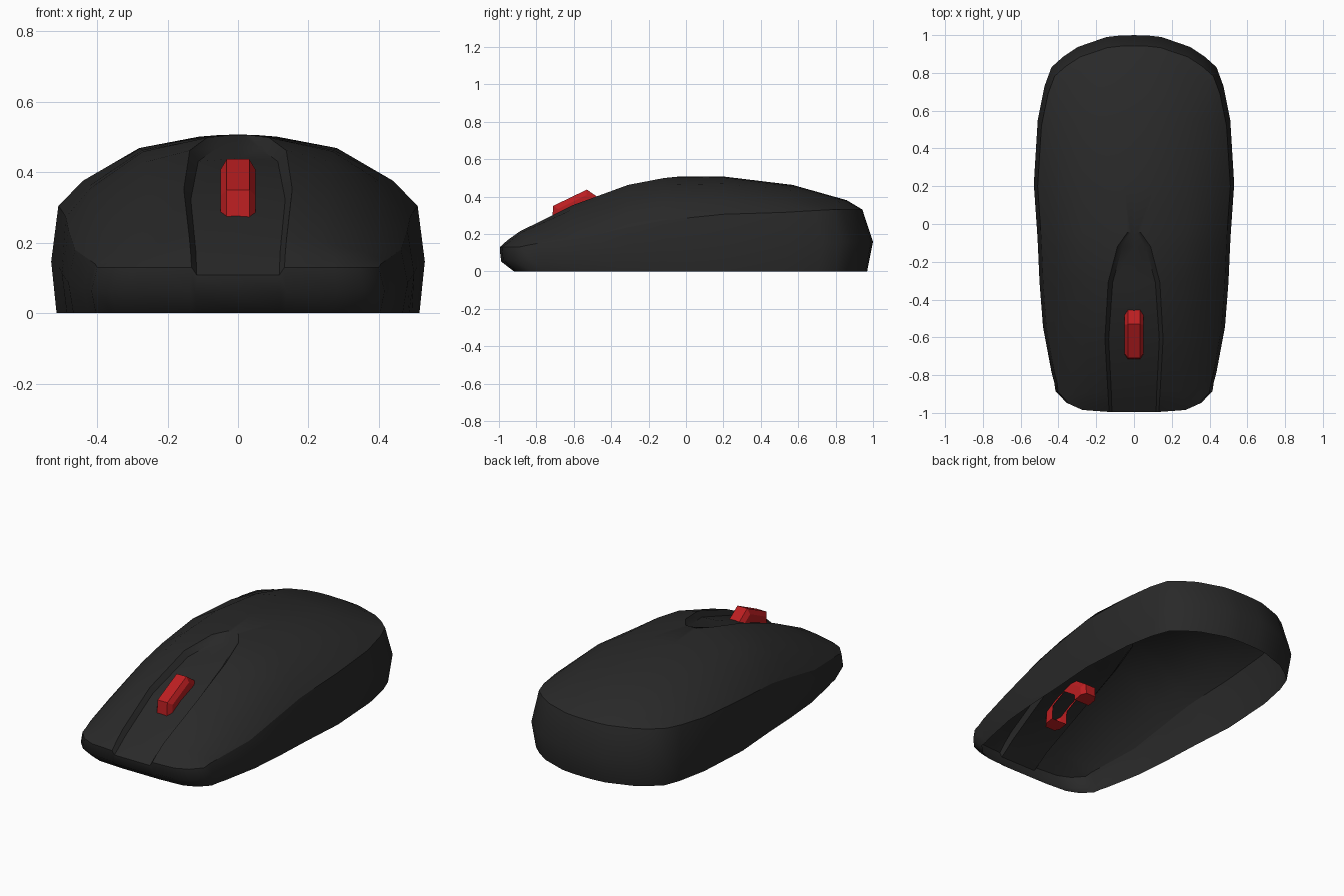
import bpy, bmesh, math

if "Cube" in bpy.data.objects:
    bpy.data.objects.remove(bpy.data.objects["Cube"])


def material(name, rgb):
    m = bpy.data.materials.new(name)
    m.diffuse_color = (*rgb, 1)
    m.use_nodes = True
    m.node_tree.nodes["Principled BSDF"].inputs["Base Color"].default_value = m.diffuse_color
    return m


black = material("charcoal plastic", (0.022, 0.022, 0.022))
red = material("red rubber", (0.50, 0.013, 0.015))


def make_object(name, verts, faces, mat, angle):
    mesh = bpy.data.meshes.new(name)
    mesh.from_pydata(verts, [], faces)
    bm = bmesh.new()
    bm.from_mesh(mesh)
    bmesh.ops.remove_doubles(bm, verts=bm.verts, dist=0.0005)
    bmesh.ops.recalc_face_normals(bm, faces=bm.faces)
    bm.to_mesh(mesh)
    bm.free()
    mesh.materials.append(mat)
    ob = bpy.data.objects.new(name, mesh)
    bpy.context.collection.objects.link(ob)
    bpy.ops.object.select_all(action='DESELECT')
    ob.select_set(True)
    bpy.context.view_layer.objects.active = ob
    bpy.ops.object.shade_smooth_by_angle(angle=math.radians(angle))
    return ob


def quads(rows, cols):
    return [(r * cols + c, r * cols + c + 1, (r + 1) * cols + c + 1, (r + 1) * cols + c)
            for r in range(rows - 1) for c in range(cols - 1)]


# Top shell stations: centre y, corner bend, half width, seam z, crown z,
# channel inner half width, channel outer half width, channel depth
stations = [
    (-0.995, -0.105, 0.400, 0.13, 0.13, 0.117, 0.132, 0.022),
    (-0.955, -0.110, 0.406, 0.14, 0.168, 0.118, 0.134, 0.033),
    (-0.89, -0.100, 0.420, 0.15, 0.217, 0.120, 0.138, 0.035),
    (-0.61, -0.060, 0.463, 0.18, 0.365, 0.134, 0.154, 0.033),
    (-0.31, 0, 0.481, 0.235, 0.474, 0.113, 0.137, 0.035),
    (-0.12, 0, 0.489, 0.272, 0.503, 0.062, 0.088, 0.033),
    (-0.045, 0, 0.493, 0.28, 0.506, 0.015, 0.035, 0),
    (0.20, 0, 0.510, 0.305, 0.507, 0.05, 0.11, 0),
    (0.57, 0.05, 0.490, 0.315, 0.462, 0.07, 0.14, 0),
    (0.86, 0.17, 0.455, 0.325, 0.380, 0.07, 0.14, 0),
    (0.943, 0.16, 0.420, 0.33, 0.33, 0.07, 0.14, 0),
]


def crown(t):
    if t <= 0.55:
        return 1 - 0.19 * (t / 0.55) ** 2
    return 0.81 - 0.43 * (t - 0.55) / 0.3 if t <= 0.85 else 0.38 * (1 - t) / 0.15


grid = []
for y, bend, w, zs, zt, inner, outer, depth in stations:
    mid = 0.68 if abs(y) > 0.9 else 0.55      # squarer corners at the two ends
    power = 2.6 if y > 0 else 6               # pointed rear, blunt front
    half = [(inner, depth), (outer, 0), (mid * w, 0), (0.86 * w, 0), (w, 0)]
    cols = [(-x, d) for x, d in reversed(half)] + [(0, depth)] + half
    grid.append([(x, y - bend * (abs(x) / w) ** power,
                  zs + (zt - zs) * crown(abs(x) / w) - d) for x, d in cols])
n = len(grid[0])
make_object("top_shell", [v for row in grid for v in row], quads(len(grid), n), black, 32)

# Lower body: the shell rim dropped through a bulge to an open base
rim = (grid[0] + [r[-1] for r in grid[1:-1]] + grid[-1][::-1]
       + [r[0] for r in grid[-2:0:-1]] + [grid[0][0]])


def ring(sx, rear, front, sz):
    return [(x * sx, y * (rear if y > 0 else front), z * sz) for x, y, z in rim]


levels = [rim, ring(1.04, 1.06, 0.993, 0.48), ring(1.01, 1.027, 0.925, 0)]
make_object("lower_body", [v for lv in levels for v in lv],
            quads(len(levels), len(rim)), black, 50)

# Scroll wheel: hollow arc of a six-sided wheel with chamfered tread
outer_arc = [(-0.72, 0.21), (-0.71, 0.35), (-0.53, 0.437), (-0.375, 0.33), (-0.37, 0.27)]
cy, cz = -0.545, 0.238


def arc(x, s):
    return [(x, cy + (y - cy) * s, cz + (z - cz) * s) for y, z in outer_arc]


strips = [arc(-0.05, 0.55), arc(-0.05, 0.85), arc(-0.032, 1),
          arc(0.032, 1), arc(0.05, 0.85), arc(0.05, 0.55)]
m = len(outer_arc)
caps = [tuple(s * m + end for s in range(6)) for end in (0, m - 1)]
make_object("scroll_wheel", [v for s in strips for v in s], quads(6, m) + caps, red, 20)
